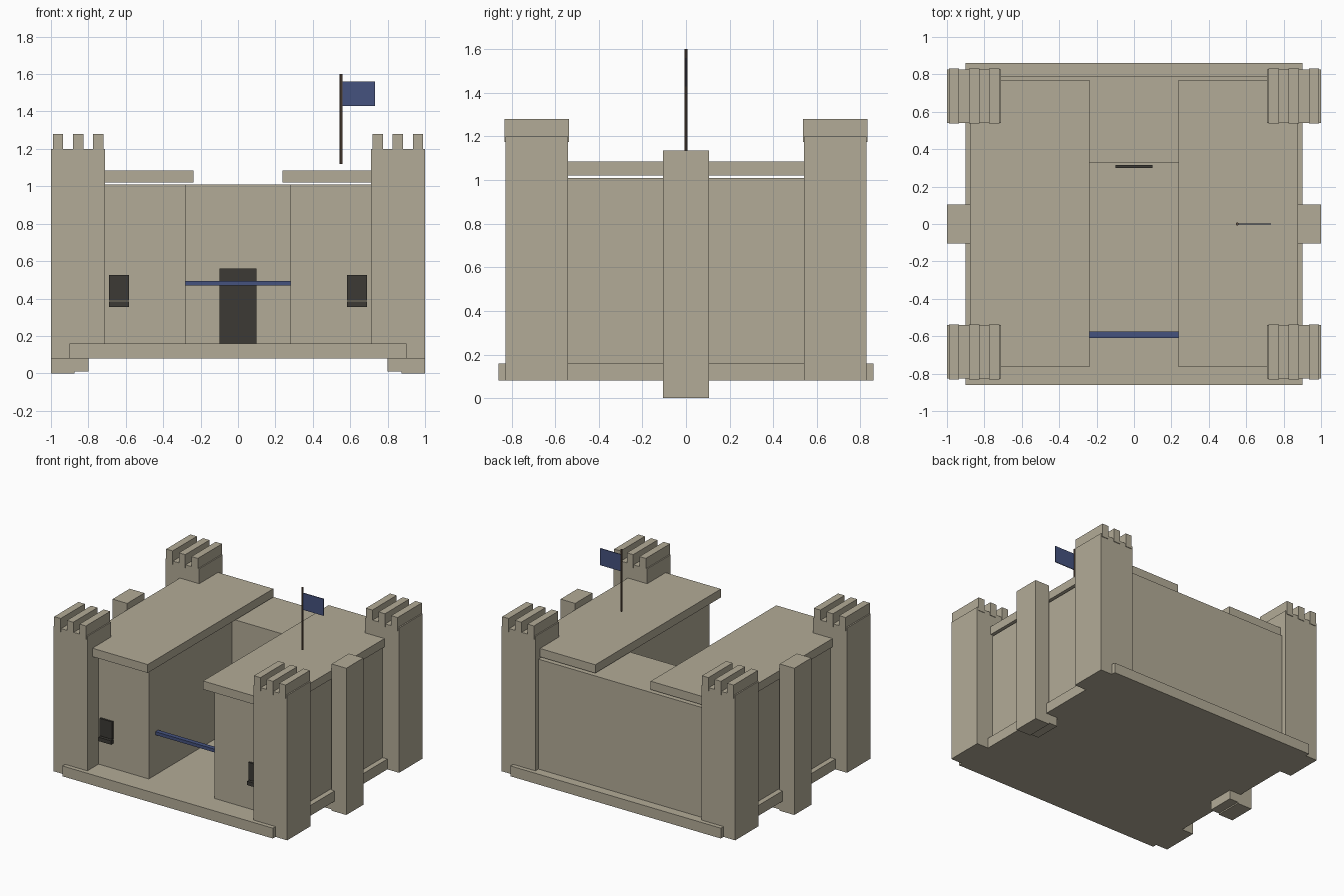
import bpy

if "Cube" in bpy.data.objects:
    bpy.data.objects.remove(bpy.data.objects["Cube"])


def material(name, rgb):
    m = bpy.data.materials.new(name)
    m.diffuse_color = (*rgb, 1)
    m.use_nodes = True
    m.node_tree.nodes["Principled BSDF"].inputs["Base Color"].default_value = m.diffuse_color
    return m


STONE = material("stone", (0.45, 0.41, 0.31))
BLUE = material("blue_cloth", (0.06, 0.085, 0.21))
DARK = material("dark_opening", (0.045, 0.042, 0.035))
WOOD = material("pole_wood", (0.12, 0.08, 0.055))


def box(name, x, y, z, mat=STONE):
    """Box from (min, max) ranges on each axis."""
    bpy.ops.mesh.primitive_cube_add(
        size=1, location=[(a + b) / 2 for a, b in (x, y, z)])
    ob = bpy.context.object
    ob.name = name
    ob.scale = [abs(b - a) for a, b in (x, y, z)]
    bpy.ops.object.transform_apply(location=False, rotation=False, scale=True)
    ob.data.materials.append(mat)
    return ob


# Base slab and rear hall with its door
box("base", (-0.9, 0.9), (-0.86, 0.86), (0.08, 0.16))
box("rear_hall", (-0.86, 0.86), (0.325, 0.79), (0.16, 1.01))
box("door", (-0.1, 0.1), (0.30, 0.315), (0.16, 0.56), DARK)

# Crossbar between the wings
box("crossbar", (-0.28, 0.28), (-0.61, -0.575), (0.47, 0.495), BLUE)

for s, side in ((-1, "left"), (1, "right")):
    def span(a, b):
        return (s * a, s * b)

    # Side wing with floating roof slab
    box(side + "_wing", span(0.28, 0.86), (-0.69, 0.325), (0.16, 1.01))
    box(side + "_roof", span(0.237, 0.875), (-0.765, 0.77), (1.02, 1.085))

    # Window and sill
    box(side + "_window", span(0.583, 0.69), (-0.705, -0.68), (0.39, 0.525), DARK)
    box(side + "_sill", span(0.583, 0.69), (-0.72, -0.68), (0.355, 0.385), DARK)

    # Side buttress and its inner foot
    box(side + "_buttress", span(0.875, 1.0), (-0.105, 0.105), (0, 1.135))
    box(side + "_foot", span(0.8, 0.94), (-0.105, 0.105), (0.01, 0.1))

    # Corner towers with merlon strips
    for t, end in ((-1, "front"), (1, "back")):
        label = f"{end}_{side}_tower"
        box(label, span(0.71, 1.0), (t * 0.54, t * 0.827), (0.08, 1.2))
        for i in range(3):
            x0 = 0.719 + i * 0.108
            box(f"{label}_merlon_{i + 1}", span(x0, x0 + 0.055),
                (t * 0.536, t * 0.832), (1.175, 1.28))

# Flagpole and flag
bpy.ops.mesh.primitive_cylinder_add(vertices=8, radius=0.008, depth=0.48,
                                    location=(0.552, 0, 1.36))
pole = bpy.context.object
pole.name = "flagpole"
pole.data.materials.append(WOOD)
box("flag", (0.556, 0.732), (-0.003, 0.003), (1.43, 1.56), BLUE)
